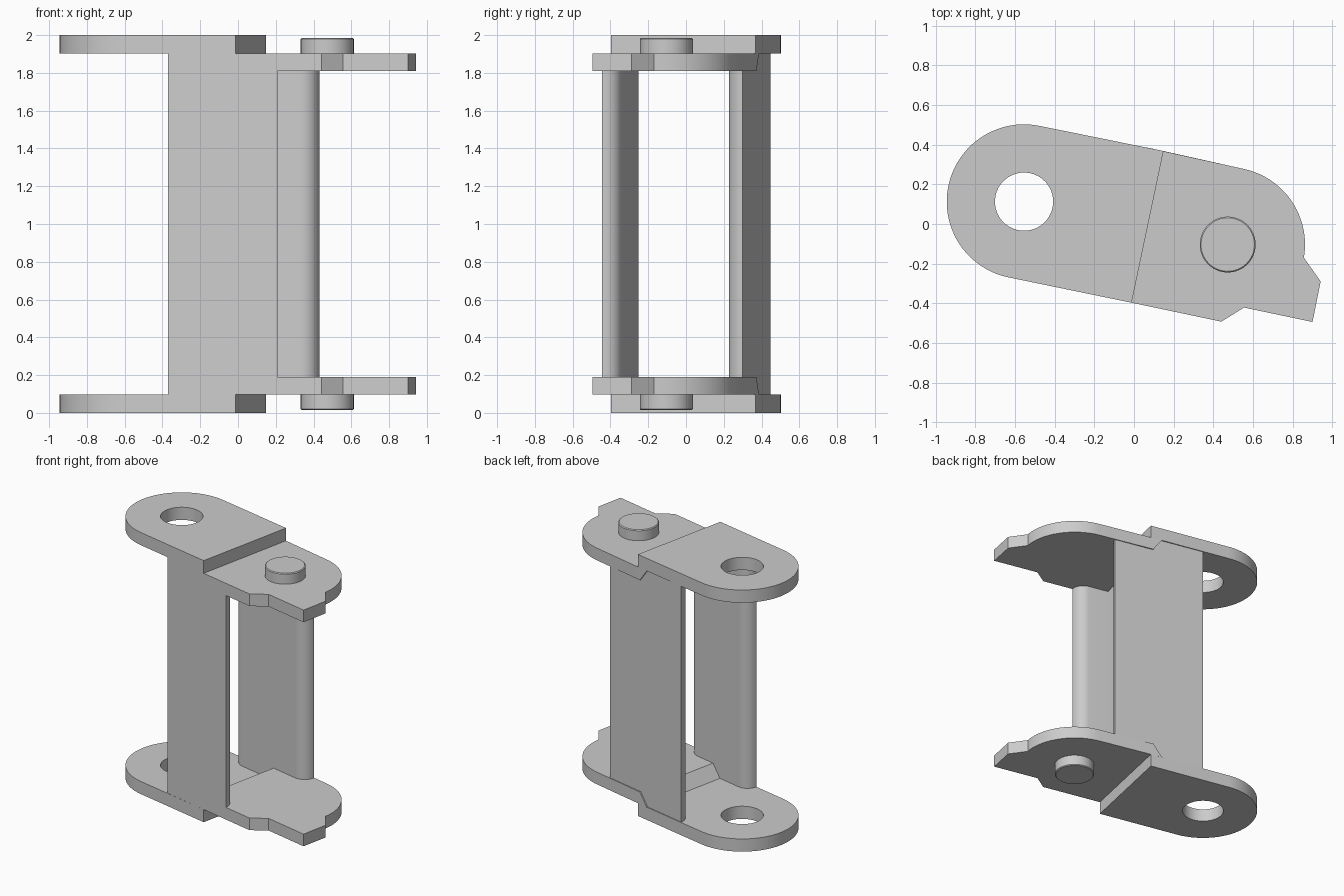
import bpy, bmesh
from math import sin, cos, pi, radians

if "Cube" in bpy.data.objects:
    bpy.data.objects.remove(bpy.data.objects["Cube"])

TILT = radians(-11.9)   # the link lies at an angle in plan
W = 0.391               # half width of the link
HOLE_U, PIN_U, AXIS_V = -0.566, 0.484, -0.004


def arc(cx, cy, r, a0, a1, n):
    return [(cx + r * cos(radians(a0 + (a1 - a0) * i / n)),
             cy + r * sin(radians(a0 + (a1 - a0) * i / n))) for i in range(n + 1)]


def prism(name, loops, z0, z1, mirror=True, ramp=None, bevel=0):
    """Extrude closed outlines (extra loops are holes), mirrored about z = 1."""
    bm = bmesh.new()
    edges = []
    for loop in loops:
        vs = [bm.verts.new((x, y, z0 - 1)) for x, y in loop]
        edges += [bm.edges.new((vs[i - 1], vs[i])) for i in range(len(vs))]
    if len(loops) == 1:
        faces = [bm.faces.new(vs)]
    else:
        fill = bmesh.ops.triangle_fill(bm, use_beauty=True, use_dissolve=False, edges=edges)
        faces = [g for g in fill['geom'] if isinstance(g, bmesh.types.BMFace)]
    ext = bmesh.ops.extrude_face_region(bm, geom=faces, use_keep_orig=True)
    for v in [g for g in ext['geom'] if isinstance(g, bmesh.types.BMVert)]:
        v.co.z = z1 - 1
        if ramp and abs(v.co.x - ramp[0]) < 1e-4:
            v.co.x = ramp[1]
    bmesh.ops.recalc_face_normals(bm, faces=bm.faces)
    me = bpy.data.meshes.new(name)
    bm.to_mesh(me)
    bm.free()
    ob = bpy.data.objects.new(name, me)
    bpy.context.collection.objects.link(ob)
    ob.location.z = 1
    ob.rotation_euler.z = TILT
    bpy.ops.object.select_all(action='DESELECT')
    ob.select_set(True)
    bpy.context.view_layer.objects.active = ob
    bpy.ops.object.shade_smooth_by_angle(angle=radians(30))
    if bevel:
        b = ob.modifiers.new("edge", 'BEVEL')
        b.width, b.segments, b.limit_method = bevel, 1, 'ANGLE'
    if mirror:
        m = ob.modifiers.new("mirror", 'MIRROR')
        m.use_axis = (False, False, True)
        m.use_mirror_merge = False
    return ob


# Outer plates with round end and pivot hole
outer = [(0.07, -W), (0.07, W)] + arc(HOLE_U, AXIS_V, 0.39, 90, 270, 40)
hole = arc(HOLE_U, AXIS_V, 0.147, 0, 360, 40)[:-1]
prism("outer_plate", [outer, hole], 0, 0.097)

# Inner plates with stop notches and a ramped rear edge
inner = [(-0.02, -W), (0.533, -W), (0.630, -0.298), (0.983, -0.298),
         (0.981, -0.089), (0.873, 0.011)]
inner += arc(PIN_U, AXIS_V, 0.39, 5, 90, 20) + [(-0.02, W)]
prism("inner_plate", [inner], 0.097, 0.19, ramp=(-0.02, 0.05))

# Pivot pins
pin = arc(PIN_U, AXIS_V, 0.141, 0, 360, 40)[:-1]
prism("pivot_pin", [pin], 0.015, 0.15, bevel=0.006)


# Side walls, inner corners rounded at both ends
def wall(name, side, v_out, v_in, half):
    r = abs(v_out - v_in)
    pts = [(-half, v_out), (half, v_out)]
    pts += arc(half - r, v_out, r, 0, -90, 8)[1:]
    pts += arc(-half + r, v_out, r, -90, -180, 8)[:-1]
    prism(name, [[(u, side * v) for u, v in pts]], 0.097, 1.903, mirror=False)


wall("front_wall", -1, W, 0.303, 0.295)
wall("back_wall", 1, 0.382, 0.29, 0.36)
